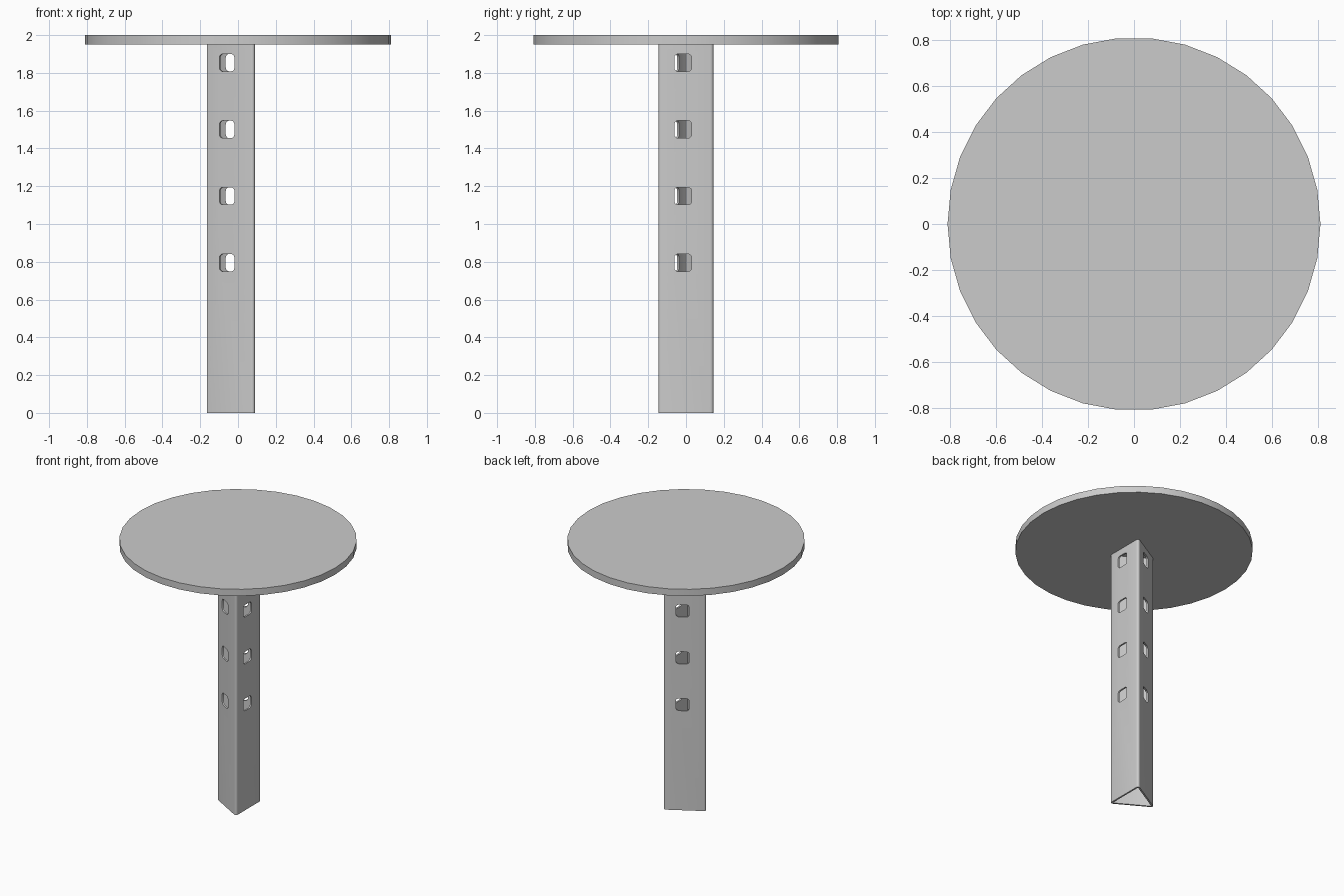
import bpy
import bmesh
from math import cos, sin, pi, radians
from mathutils import Matrix, Vector

if "Cube" in bpy.data.objects:
    bpy.data.objects.remove(bpy.data.objects["Cube"], do_unlink=True)

grey = bpy.data.materials.new("plain grey")
grey.use_nodes = True
grey.diffuse_color = (0.6, 0.6, 0.6, 1)
grey.node_tree.nodes["Principled BSDF"].inputs["Base Color"].default_value = (0.6, 0.6, 0.6, 1)


def make_object(name, bm):
    bmesh.ops.recalc_face_normals(bm, faces=bm.faces)
    mesh = bpy.data.meshes.new(name)
    bm.to_mesh(mesh)
    bm.free()
    mesh.materials.append(grey)
    obj = bpy.data.objects.new(name, mesh)
    bpy.context.collection.objects.link(obj)
    return obj


def select_only(obj):
    bpy.ops.object.select_all(action="DESELECT")
    obj.select_set(True)
    bpy.context.view_layer.objects.active = obj


def arc(cx, cy, r, start, end, steps):
    angles = [start + (end - start) * i / steps for i in range(steps + 1)]
    return [(cx + r * cos(a), cy + r * sin(a)) for a in angles]


def rounded_triangle(inradius, r):
    pts = []
    reach = 2 * (inradius - r)
    for k in range(3):
        a = pi / 3 + k * 2 * pi / 3
        pts += arc(reach * cos(a), reach * sin(a), r, a - pi / 3, a + pi / 3, 5)
    return pts


# Round top
TOP_Z, UNDERSIDE = 2.0, 1.95
bm = bmesh.new()
bmesh.ops.create_cone(bm, cap_ends=True, segments=34, radius1=0.81, radius2=0.81,
                      depth=TOP_Z - UNDERSIDE)
# The primitive's first vertex is moved onto the x axis
first = max(bm.verts, key=lambda v: v.co.x).co
bmesh.ops.rotate(bm, verts=bm.verts,
                 matrix=Matrix.Rotation(-Vector((first.x, first.y)).angle_signed(Vector((1, 0))) * -1, 3, "Z")
                 if abs(first.y) < 1e-5 else Matrix.Rotation(pi / 34, 3, "Z"))
bmesh.ops.translate(bm, verts=bm.verts, vec=(0, 0, (TOP_Z + UNDERSIDE) / 2))
table_top = make_object("round_top", bm)

# Hollow triangular leg, open at the foot
WALL = 0.012
FACE = 0.09
bm = bmesh.new()
rings = []
for inradius, r in ((FACE, 0.015), (FACE - WALL, 0.004)):
    for z in (0, UNDERSIDE):
        rings.append([bm.verts.new((x, y, z)) for x, y in rounded_triangle(inradius, r)])
out_low, out_high, in_low, in_high = rings
for a, b in ((out_low, out_high), (in_low, in_high), (out_low, in_low), (out_high, in_high)):
    for i in range(len(a)):
        j = (i + 1) % len(a)
        bm.faces.new((a[i], a[j], b[j], b[i]))
leg = make_object("triangular_leg", bm)

# Rounded slots, four up each wall
W, H, R = 0.046, 0.046, 0.02
slot = []
for k, (sx, sy) in enumerate(((1, 1), (-1, 1), (-1, -1), (1, -1))):
    slot += arc(sx * (W - R), sy * (H - R), R, k * pi / 2, (k + 1) * pi / 2, 4)
bm = bmesh.new()
for side in range(3):
    turn = Matrix.Rotation(radians(120 * side), 3, "Z")
    for row in range(4):
        z = 0.795 + row * 0.353
        inner, outer = [[bm.verts.new(turn @ Vector((d, u - 0.016, z + v))) for u, v in slot]
                        for d in (FACE - 2 * WALL, FACE + WALL)]
        bm.faces.new(inner)
        bm.faces.new(outer)
        for i in range(len(slot)):
            j = (i + 1) % len(slot)
            bm.faces.new((inner[i], inner[j], outer[j], outer[i]))
cutter = make_object("slot_cutter", bm)
cutter.hide_render = True

select_only(leg)
cut = leg.modifiers.new("slots", "BOOLEAN")
cut.operation = "DIFFERENCE"
cut.solver = "EXACT"
cut.object = cutter
bpy.ops.object.modifier_apply(modifier=cut.name)
bpy.data.objects.remove(cutter, do_unlink=True)

for obj in (table_top, leg):
    select_only(obj)
    bpy.ops.object.shade_smooth_by_angle(angle=radians(30))
